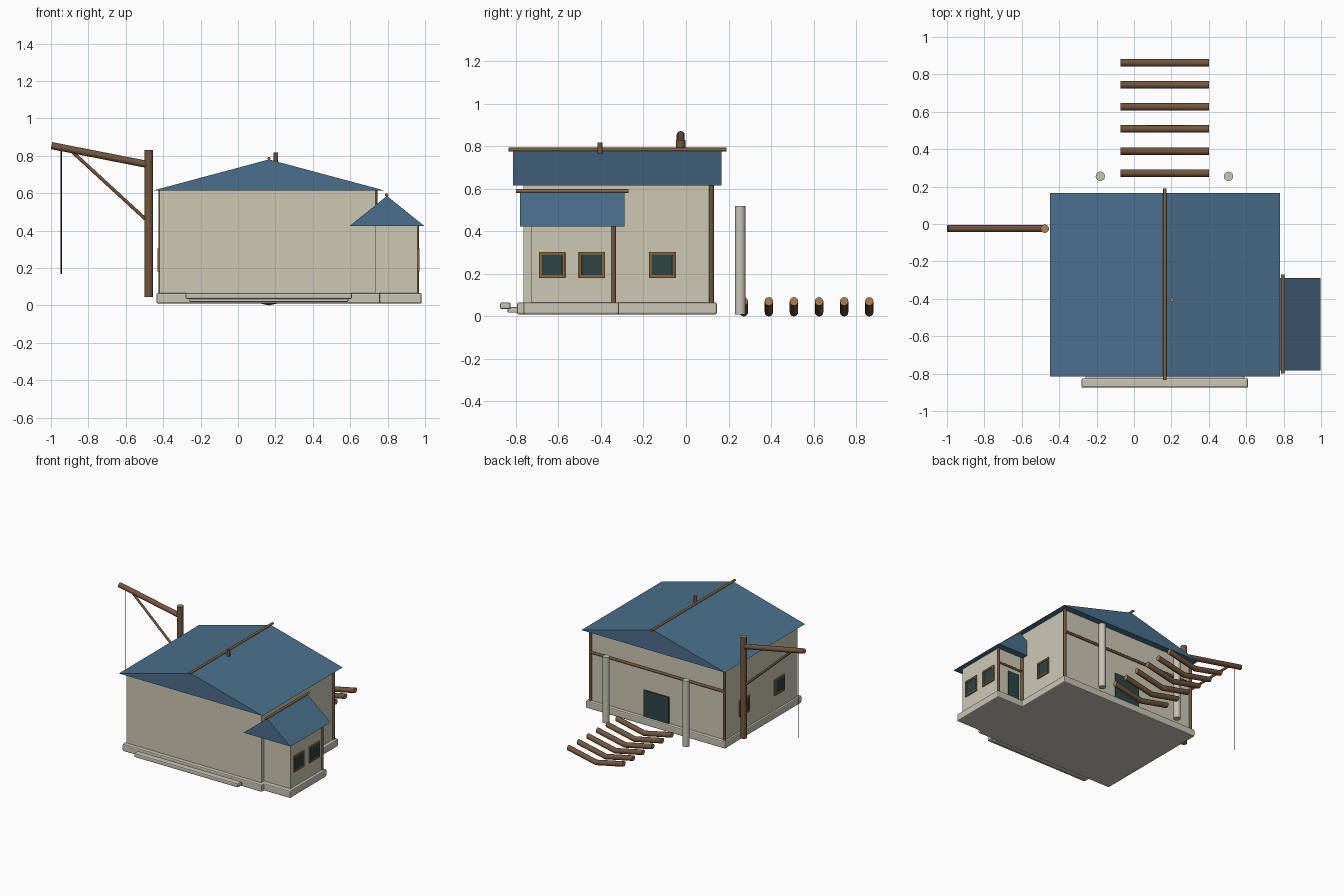
import bpy, bmesh, math
from mathutils import Vector

if "Cube" in bpy.data.objects:
    bpy.data.objects.remove(bpy.data.objects["Cube"], do_unlink=True)


def material(name, rgb):
    col = [(c / 255 / 12.92 if c < 11 else ((c / 255 + 0.055) / 1.055) ** 2.4) for c in rgb] + [1]
    m = bpy.data.materials.new(name)
    m.use_nodes = True
    m.diffuse_color = col
    m.node_tree.nodes["Principled BSDF"].inputs["Base Color"].default_value = col
    return m


WALL = material("cream plaster", (204, 201, 181))
STONE = material("pale stone", (200, 197, 182))
ROOF = material("blue roof", (74, 112, 140))
WOOD = material("brown wood", (116, 86, 60))
GRAIN = material("end grain", (172, 126, 82))
TRIM = material("trim wood", (134, 102, 62))
GLASS = material("dark teal", (44, 70, 68))
ROPE = material("black rope", (22, 22, 22))


def finish(bm, name, *mats):
    bmesh.ops.recalc_face_normals(bm, faces=bm.faces)
    me = bpy.data.meshes.new(name)
    bm.to_mesh(me)
    bm.free()
    for m in mats:
        me.materials.append(m)
    ob = bpy.data.objects.new(name, me)
    bpy.context.collection.objects.link(ob)
    return ob


def box(name, lo, hi, mat, bevel=0):
    bm = bmesh.new()
    bmesh.ops.create_cube(bm, size=1)
    for v in bm.verts:
        v.co = [(a + b) / 2 + c * (b - a) for a, b, c in zip(lo, hi, v.co)]
    ob = finish(bm, name, mat)
    if bevel:
        mod = ob.modifiers.new("soft edge", "BEVEL")
        mod.width = bevel
        mod.segments = 2
    return ob


poles = []


def pole(name, points, r, mat=WOOD, cap=None, sides=12):
    """Round pole through the points, with flat caps in their own colour."""
    bm = bmesh.new()
    pts = [Vector(p) for p in points]
    turn = (pts[-1] - pts[0]).to_track_quat("Z", "Y")
    rings = []
    for p in pts:
        rings.append([bm.verts.new(p + turn @ Vector((r * math.cos(a), r * math.sin(a), 0)))
                      for a in (math.tau * i / sides for i in range(sides))])
    for a, b in zip(rings, rings[1:]):
        for i in range(sides):
            j = (i + 1) % sides
            bm.faces.new((a[i], a[j], b[j], b[i]))
    for ring in (rings[0], rings[-1]):
        bm.faces.new(ring).material_index = 1
    poles.append(finish(bm, name, mat, cap or mat))


def gable(name, x0, x1, y0, y1, z0, z1):
    """Solid triangular roof with its ridge along y."""
    bm = bmesh.new()
    front = [bm.verts.new(p) for p in ((x0, y0, z0), (x1, y0, z0), ((x0 + x1) / 2, y0, z1))]
    face = bm.faces.new(front)
    ext = bmesh.ops.extrude_face_region(bm, geom=[face])
    bmesh.ops.translate(bm, vec=(0, y1 - y0, 0),
                        verts=[g for g in ext["geom"] if isinstance(g, bmesh.types.BMVert)])
    bm.faces.ensure_lookup_table()
    if not face.is_valid or len([f for f in bm.faces if len(f.verts) == 3]) < 2:
        bm.faces.new(front)
    finish(bm, name, ROOF)


def window(name, x, y, side):
    """Pane with four frame bars on a wall facing +x or -x."""
    z, h, w = 0.242, 0.062, 0.015

    def part(label, y0, y1, z0, z1, depth, mat):
        a, b = sorted((x - side * 0.004, x + side * depth))
        box(name + label, (a, y0, z0), (b, y1, z1), mat, 0.003 if mat == TRIM else 0)

    part("_pane", y - h + w, y + h - w, z - h + w, z + h - w, 0.004, GLASS)
    for s, label in ((-1, "_low"), (1, "_high")):
        a, b = sorted((s * h, s * (h - w)))
        part("_frame_bar" + label, y - h, y + h, z + a, z + b, 0.01, TRIM)
        part("_frame_post" + label, y + a, y + b, z - h, z + h, 0.01, TRIM)


# Foundation and front step
box("main_base", (-0.435, -0.795, 0.01), (0.76, 0.145, 0.066), STONE, 0.008)
box("annex_base", (0.7, -0.765, 0.01), (0.982, -0.315, 0.066), STONE, 0.008)
box("front_step", (-0.28, -0.875, 0.035), (0.61, -0.825, 0.066), STONE, 0.008)
box("front_step_support", (-0.26, -0.84, 0.018), (0.59, -0.78, 0.045), STONE, 0.006)

# Walls
box("main_walls", (-0.42, -0.765, 0.06), (0.735, 0.118, 0.617), WALL)
box("annex_walls", (0.7, -0.73, 0.06), (0.96, -0.34, 0.427), WALL)

# Roofs with ridge poles
gable("main_roof", -0.45, 0.78, -0.815, 0.167, 0.615, 0.78)
gable("annex_roof", 0.595, 0.998, -0.782, -0.29, 0.423, 0.585)
pole("main_ridge", [(0.165, -0.835, 0.785), (0.165, 0.19, 0.785)], 0.009, TRIM)
pole("annex_ridge", [(0.795, -0.8, 0.59), (0.795, -0.27, 0.59)], 0.009, TRIM)
pole("roof_peg", [(0.203, -0.405, 0.75), (0.203, -0.405, 0.818)], 0.012, WOOD, GRAIN)

# Corner posts and cross beams on the back walls
for name, x, y, top in (("back_post_right", -0.415, 0.12, 0.617), ("back_post_left", 0.735, 0.12, 0.617),
                        ("annex_post", 0.958, -0.34, 0.425), ("annex_inner_post", 0.742, -0.34, 0.425)):
    pole(name, [(x, y, 0.062), (x, y, top)], 0.011)
pole("back_beam", [(-0.415, 0.122, 0.44), (0.735, 0.122, 0.44)], 0.01)
pole("annex_beam", [(0.735, -0.337, 0.31), (0.958, -0.337, 0.31)], 0.008)

# Doors
box("back_door", (0.06, 0.11, 0.066), (0.275, 0.126, 0.27), GLASS)
box("annex_door", (0.775, -0.345, 0.066), (0.87, -0.332, 0.27), GLASS)

# Windows
for i, (x, y, side) in enumerate(((0.96, -0.63, 1), (0.96, -0.443, 1), (0.735, -0.112, 1),
                                  (-0.42, -0.112, -1), (-0.42, -0.54, -1))):
    window(f"window_{i}", x, y, side)

# Free-standing columns behind the house
for name, x in (("column_right", -0.18), ("column_left", 0.505)):
    pole(name, [(x, 0.255, 0.01), (x, 0.255, 0.52)], 0.025, STONE, sides=16)

# Row of sagging logs
for i in range(6):
    y = 0.272 + i * 0.118
    pole(f"log_{i}", [(-0.072, y, 0.071), (0.165, y, 0.02), (0.402, y, 0.071)], 0.02, WOOD, GRAIN)

# Hoist: mast, boom, brace and rope
Y = -0.025
pole("hoist_mast", [(-0.477, Y, 0.045), (-0.477, Y, 0.83)], 0.023, WOOD, GRAIN)
pole("hoist_boom", [(-0.477, Y, 0.752), (-0.997, Y, 0.854)], 0.019, WOOD, GRAIN)
pole("hoist_brace", [(-0.477, Y, 0.445), (-0.885, Y, 0.82)], 0.009)
pole("hoist_rope", [(-0.945, Y, 0.168), (-0.945, Y, 0.84)], 0.003, ROPE, sides=6)

# Round poles are smooth along their length with sharp ends
bpy.ops.object.select_all(action="DESELECT")
for ob in poles:
    ob.select_set(True)
bpy.context.view_layer.objects.active = poles[0]
bpy.ops.object.shade_smooth_by_angle(angle=math.radians(35))
